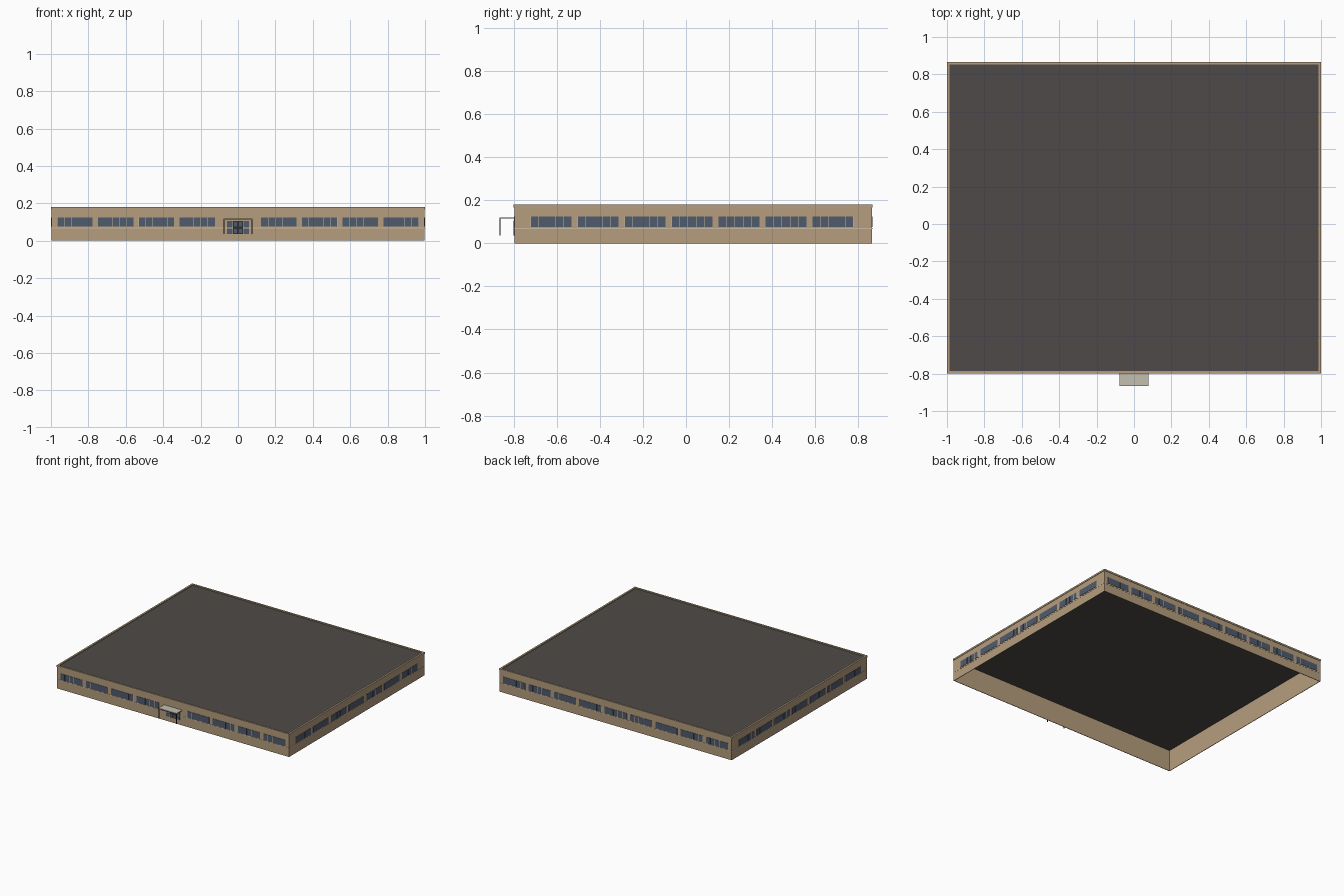
import bpy
import bmesh
from mathutils import Matrix, Vector

cube = bpy.data.objects.get("Cube")
if cube:
    bpy.data.objects.remove(cube, do_unlink=True)


def material(name, rgb):
    m = bpy.data.materials.new(name)
    m.use_nodes = True
    m.diffuse_color = (*rgb, 1)
    m.node_tree.nodes["Principled BSDF"].inputs["Base Color"].default_value = (*rgb, 1)
    return m


TAN = material("tan wall", (0.46, 0.34, 0.205))
ROOF = material("dark roof", (0.076, 0.068, 0.065))
GLASS = material("blue glass", (0.08, 0.105, 0.155))
TRIM = material("pale trim", (0.60, 0.50, 0.35))
CANOPY = material("canopy grey", (0.55, 0.52, 0.43))
METAL = material("dark metal", (0.03, 0.03, 0.032))


def boxes(name, mat, extents):
    """One object from boxes given as (x0, x1, y0, y1, z0, z1)."""
    bm = bmesh.new()
    for x0, x1, y0, y1, z0, z1 in extents:
        centre = Vector((x0 + x1, y0 + y1, z0 + z1)) / 2
        size = Matrix.Diagonal((x1 - x0, y1 - y0, z1 - z0, 1))
        bmesh.ops.create_cube(bm, size=1, matrix=Matrix.Translation(centre) @ size)
    mesh = bpy.data.meshes.new(name)
    bm.to_mesh(mesh)
    bm.free()
    mesh.materials.append(mat)
    obj = bpy.data.objects.new(name, mesh)
    bpy.context.collection.objects.link(obj)
    return obj


# Outer wall faces
X, FRONT, BACK, TOP = 0.997, -0.797, 0.863, 0.18


def ring(name, mat, out, thick, z0, z1):
    """Rectangular band around the building."""
    x, f, b = X + out, FRONT - out, BACK + out
    return boxes(name, mat, [
        (-x, x, f, f + thick, z0, z1),
        (-x, x, b - thick, b, z0, z1),
        (-x, -x + thick, f + thick, b - thick, z0, z1),
        (x - thick, x, f + thick, b - thick, z0, z1)])


ring("outer_walls", TAN, 0, 0.004, 0, 0.17)
ring("parapet_coping", TAN, 0.003, 0.014, 0.167, TOP)
ring("sill_band", TRIM, 0.0015, 0.003, 0.066, 0.071)
boxes("roof_deck", ROOF, [(-X + 0.004, X - 0.004, FRONT + 0.004, BACK - 0.004, 0.166, 0.174)])

# Window rows: each window is a pale frame plate with five panes
PITCH, WIDTH, Z0, Z1 = 0.218, 0.19, 0.075, 0.124
PANES, GAP = 5, 0.0018


def window_row(name, centres, place):
    frames, panes = [], []
    step = WIDTH / PANES
    for c in centres:
        a = c - WIDTH / 2
        frames.append(place(a, a + WIDTH, 0.001, Z0, Z1))
        for i in range(PANES):
            panes.append(place(a + i * step + GAP / 2, a + (i + 1) * step - GAP / 2,
                               0.002, Z0, Z1))
    boxes(name + "_window_frames", TRIM, frames)
    boxes(name + "_window_panes", GLASS, panes)


def on_front(a, b, d, z0, z1):
    return (a, b, FRONT - d, FRONT, z0, z1)


def on_back(a, b, d, z0, z1):
    return (a, b, BACK, BACK + d, z0, z1)


def on_left(a, b, d, z0, z1):
    return (X, X + d, a, b, z0, z1)


def on_right(a, b, d, z0, z1):
    return (-X - d, -X, a, b, z0, z1)


long_row = [i * PITCH for i in range(-4, 5)]
side_row = [0.028 + i * PITCH for i in range(-3, 4)]
window_row("front", [c for c in long_row if abs(c) > 0.1], on_front)
window_row("back", long_row, on_back)
window_row("left", side_row, on_left)
window_row("right", side_row, on_right)

# Entrance: dark double doors between glazed side panels
BASE = 0.037
boxes("entrance_doors", METAL, [on_front(s - 0.013, s + 0.013, 0.003, BASE, 0.105)
                                for s in (-0.0135, 0.0135)])
side_panels, door_glass = [], []
for s in (-1, 1):
    for z0, z1 in ((BASE, 0.066), (0.071, 0.105)):
        side_panels.append(on_front(s * 0.044 - 0.015, s * 0.044 + 0.015, 0.003, z0, z1))
        door_glass.append(on_front(s * 0.0135 - 0.008, s * 0.0135 + 0.008, 0.004,
                                   z0 + 0.004, z1 - 0.004))
boxes("entrance_side_panels", GLASS, side_panels)
boxes("door_glass", GLASS, door_glass)

# Canopy on two thin posts
boxes("canopy_slab", CANOPY, [(-0.078, 0.078, -0.866, FRONT, 0.114, 0.119)])
boxes("canopy_posts", METAL, [(s * 0.075 - 0.0025, s * 0.075 + 0.0025, -0.865, -0.860, BASE, 0.114)
                              for s in (-1, 1)])
boxes("canopy_edge_beam", METAL, [(-0.0775, 0.0775, -0.865, -0.860, 0.111, 0.114)])
